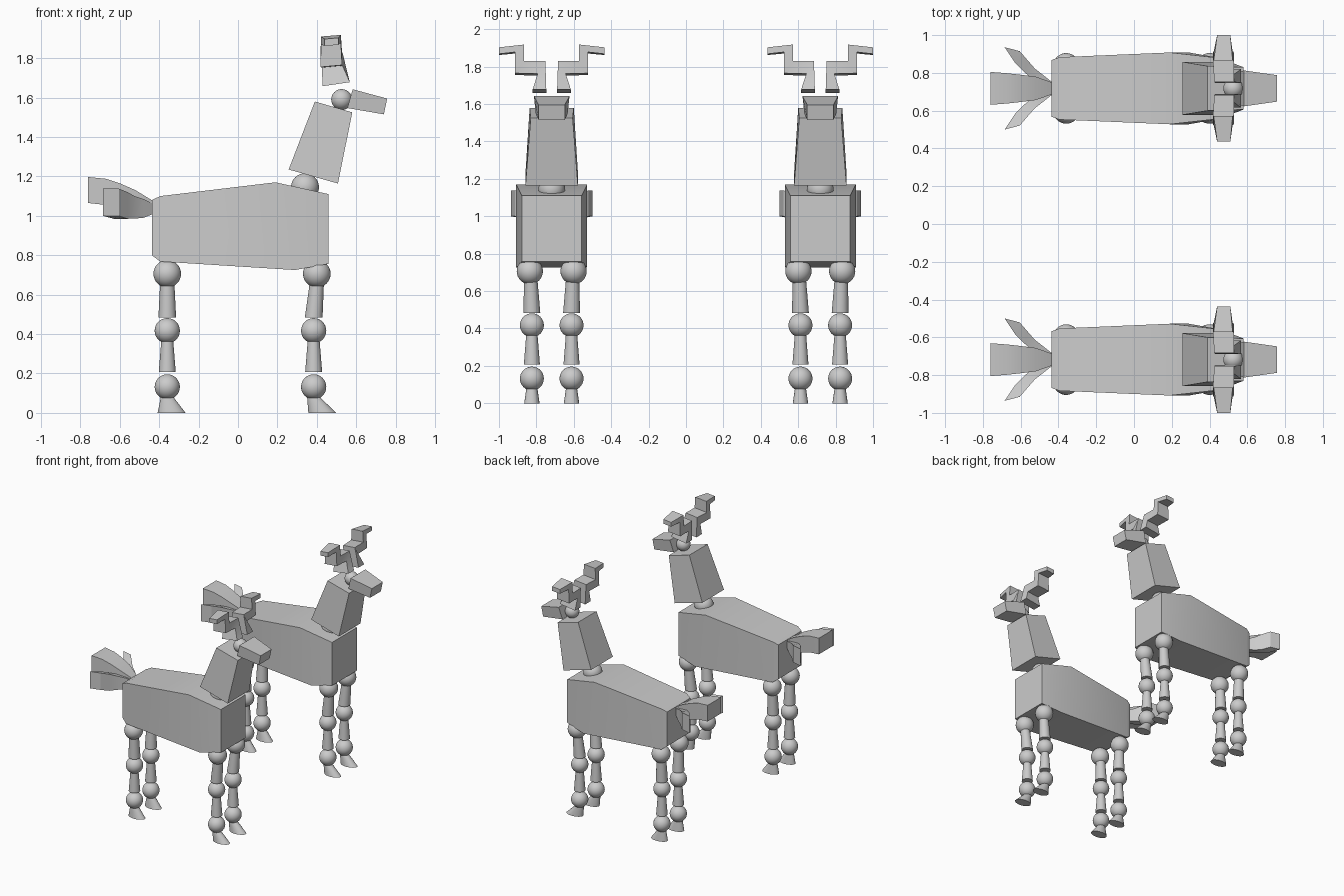
import bpy, bmesh
from math import cos, sin, pi, radians
from mathutils import Matrix

if "Cube" in bpy.data.objects:
    bpy.data.objects.remove(bpy.data.objects["Cube"])


def finish(bm, name, angle=30):
    bmesh.ops.recalc_face_normals(bm, faces=bm.faces)
    me = bpy.data.meshes.new(name)
    bm.to_mesh(me)
    bm.free()
    me.polygons.foreach_set("use_smooth", [True] * len(me.polygons))
    me.set_sharp_from_angle(angle=radians(angle))
    ob = bpy.data.objects.new(name, me)
    bpy.context.collection.objects.link(ob)
    return ob


def loft(name, rings, angle=30):
    """Skin a row of equal-sized closed rings and cap both ends."""
    bm = bmesh.new()
    vs = [[bm.verts.new(p) for p in r] for r in rings]
    n = len(vs[0])
    for a, b in zip(vs, vs[1:]):
        for i in range(n):
            j = (i + 1) % n
            bm.faces.new((a[i], a[j], b[j], b[i]))
    bm.faces.new(vs[0])
    bm.faces.new(vs[-1][::-1])
    return finish(bm, name, angle)


def ball(name, c, r):
    bm = bmesh.new()
    bmesh.ops.create_uvsphere(bm, u_segments=32, v_segments=16, radius=r,
                              matrix=Matrix.Translation(c))
    return finish(bm, name)


def slab(name, sections, y):
    """Sections: (x_low, z_low, half_low, x_high, z_high, half_high)."""
    return loft(name, [[(xl, y - wl, zl), (xl, y + wl, zl), (xh, y + wh, zh), (xh, y - wh, zh)]
                       for xl, zl, wl, xh, zh, wh in sections])


def ring(x, y, z, rx, ry, n=24):
    return [(x + rx * cos(2 * pi * i / n), y + ry * sin(2 * pi * i / n), z) for i in range(n)]


def deer(y, tag):
    # torso, neck and head
    slab("body_" + tag, [(-.437, .80, .15, -.437, 1.08, .15),
                         (-.395, .768, .165, -.395, 1.10, .165),
                         (.29, .725, .19, .19, 1.17, .19),
                         (.46, .757, .16, .46, 1.11, .16)], y)
    slab("neck_" + tag, [(.257, 1.235, .14, .39, 1.58, .118),
                         (.507, 1.164, .14, .58, 1.525, .112)], y)
    slab("head_" + tag, [(.555, 1.547, .085, .582, 1.642, .095),
                         (.74, 1.515, .07, .757, 1.595, .07)], y)
    ball("neck_joint_" + tag, (.34, y, 1.145), .071)
    ball("head_joint_" + tag, (.526, y, 1.59), .053)

    # central tail tuft
    slab("tail_middle_" + tag, [(-.43, 1.01, .03, -.43, 1.075, .03),
                                (-.52, 1.01, .062, -.52, 1.13, .062),
                                (-.60, 1.03, .072, -.60, 1.165, .072),
                                (-.67, 1.055, .08, -.67, 1.188, .08),
                                (-.76, 1.065, .087, -.76, 1.197, .087)], y)

    for s, side in ((-1, "right"), (1, "left")):
        label = side + "_" + tag
        # curled side tuft: outer xy, inner xy, low z, high z
        tuft = [(-.43, .03, -.43, -.03, 1.01, 1.06),
                (-.48, .07, -.52, .035, .99, 1.085),
                (-.525, .105, -.58, .085, .986, 1.10),
                (-.56, .145, -.63, .135, .985, 1.12),
                (-.605, .197, -.685, .218, 1.0, 1.138)]
        loft("tail_side_" + label, [[(xo, y + s * yo, lo), (xi, y + s * yi, lo),
                                     (xi, y + s * yi, hi), (xo, y + s * yo, hi)]
                                    for xo, yo, xi, yi, lo, hi in tuft])

        # stepped antler: lower yz, upper yz, back x, front x, forward lift
        antler = [(.102, 1.658, .029, 1.658, .43, .567, .02),
                  (.075, 1.752, .034, 1.82, .425, .53, .01),
                  (.195, 1.755, .147, 1.82, .418, .528, .01),
                  (.195, 1.87, .147, 1.91, .422, .522, .008),
                  (.282, 1.862, .282, 1.897, .44, .51, .006)]
        loft("antler_" + label, [[(xb, y + s * ya, za), (xf, y + s * ya, za + d),
                                  (xf, y + s * yb, zb + d), (xb, y + s * yb, zb)]
                                 for ya, za, yb, zb, xb, xf, d in antler])

        # legs: hip x, lower x, hoof centre x
        for end, hx, kx, fx in (("back", -.359, -.359, -.337), ("front", .40, .384, .428)):
            leg = end + "_" + label
            hy, ky = y + s * .117, y + s * .106
            ball("hip_" + leg, (hx, hy, .706), .07)
            ball("knee_" + leg, (kx, ky, .417), .064)
            ball("ankle_" + leg, (kx, ky, .132), .064)
            loft("upper_leg_" + leg, [ring(hx, hy - s * .005, .66, .036, .036),
                                      ring(kx, ky, .483, .045, .045)])
            loft("lower_leg_" + leg, [ring(kx, ky, .37, .03, .03),
                                      ring(kx, ky, .207, .043, .043)])
            loft("hoof_" + leg, [ring(kx, ky, .078, .033, .03),
                                 ring(fx, ky, 0, .071, .041)])


deer(-.718, "one")
deer(.718, "two")
